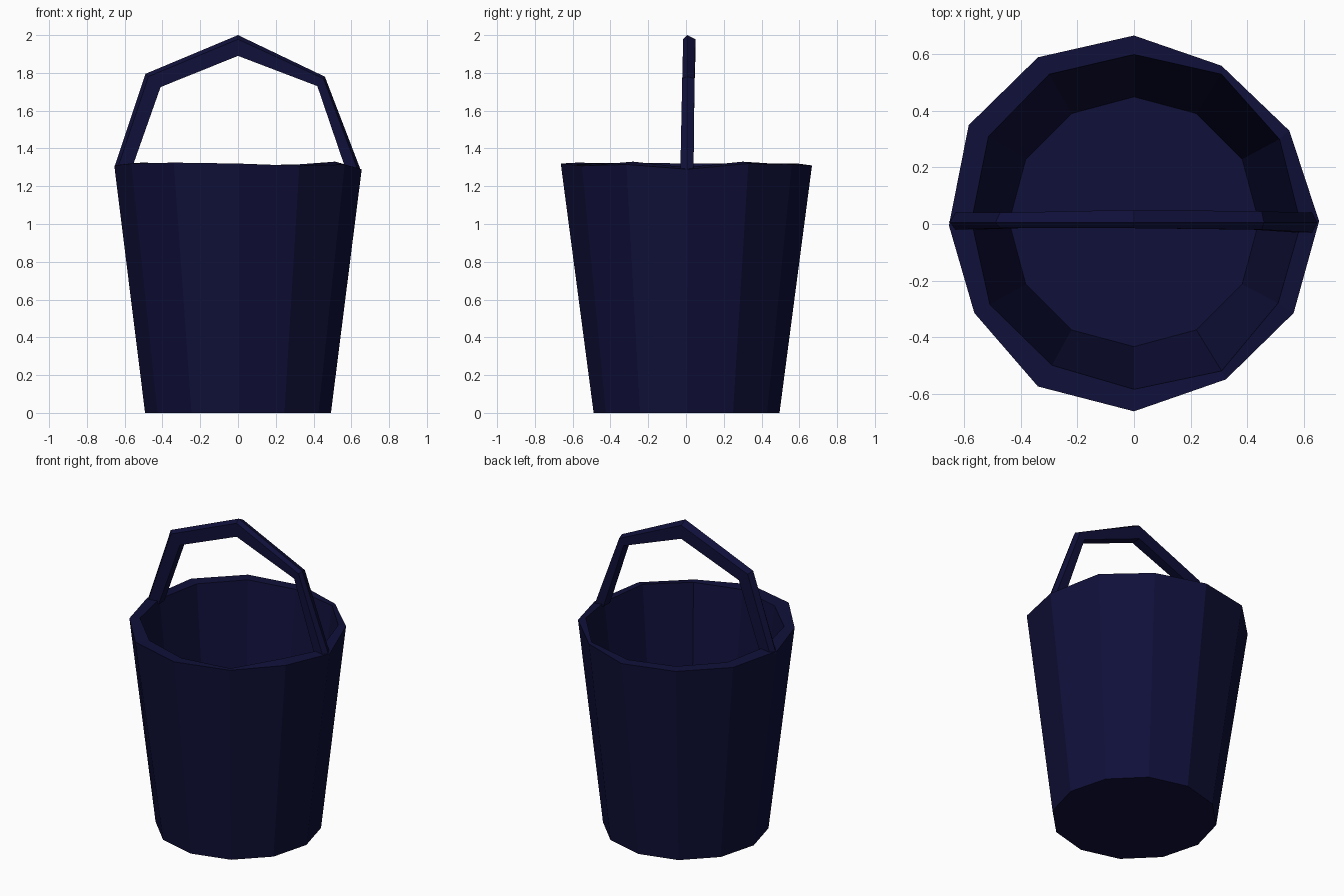
import bpy, bmesh, math

if "Cube" in bpy.data.objects:
    bpy.data.objects.remove(bpy.data.objects["Cube"])

navy = bpy.data.materials.new("dark navy")
navy.diffuse_color = (0.005, 0.005, 0.042, 1)
navy.use_nodes = True
navy.node_tree.nodes["Principled BSDF"].inputs["Base Color"].default_value = navy.diffuse_color


def loft(name, rings, closed=True, cap=True):
    """Skin quads between successive rings of points and cap both ends."""
    bm = bmesh.new()
    loops = [[bm.verts.new(p) for p in ring] for ring in rings]
    n = len(loops[0])
    for a, b in zip(loops, loops[1:]):
        for i in range(n):
            j = (i + 1) % n
            bm.faces.new((a[i], a[j], b[j], b[i]))
    bm.faces.new(loops[0][::-1])
    bm.faces.new(loops[-1])
    bmesh.ops.recalc_face_normals(bm, faces=bm.faces)
    mesh = bpy.data.meshes.new(name)
    bm.to_mesh(mesh)
    bm.free()
    mesh.materials.append(navy)
    obj = bpy.data.objects.new(name, mesh)
    bpy.context.collection.objects.link(obj)
    return obj


def polygon(radius, z, dy=0.0):
    return [(radius * math.cos(math.tau * i / 12),
             radius * math.sin(math.tau * i / 12) + dy, z) for i in range(12)]


# Bucket: hand-cut uneven rim, counter-clockwise from +x
rim_outer = [(.655, .01, 1.29), (.55, .33, 1.32), (.31, .56, 1.315),
             (0, .667, 1.31), (-.34, .59, 1.32), (-.585, .35, 1.32),
             (-.655, -.005, 1.31), (-.565, -.315, 1.32), (-.34, -.575, 1.325),
             (0, -.663, 1.32), (.325, -.55, 1.308), (.565, -.315, 1.315)]
rim_inner = [(.59, 0, 1.30), (.515, .30, 1.33), (.31, .53, 1.315),
             (0, .60, 1.31), (-.30, .53, 1.32), (-.515, .31, 1.32),
             (-.575, .01, 1.32), (-.51, -.285, 1.325), (-.29, -.50, 1.32),
             (0, -.585, 1.315), (.31, -.52, 1.305), (.51, -.28, 1.33)]
loft("bucket", [polygon(.492, 0, .003), rim_outer, rim_inner,
                polygon(.442, .11, .008)])

# Handle: five-sided bar; each station is outer x,z / inner x,z / y range
stations = [(-.655, 1.30, -.56, 1.30, -.02, .04),
            (-.49, 1.795, -.41, 1.725, -.015, .04),
            (0, 2.0, 0, 1.89, -.015, .05),
            (.46, 1.78, .42, 1.73, -.02, .045),
            (.65, 1.285, .57, 1.29, -.03, .04)]
bar = []
for xo, zo, xi, zi, y0, y1 in stations:
    def at(t, y):
        return (xo + (xi - xo) * t, y, zo + (zi - zo) * t)
    bar.append([at(0, .006), at(.2, y1), at(1, y1), at(1, y0), at(.2, y0)])
loft("handle", bar)
